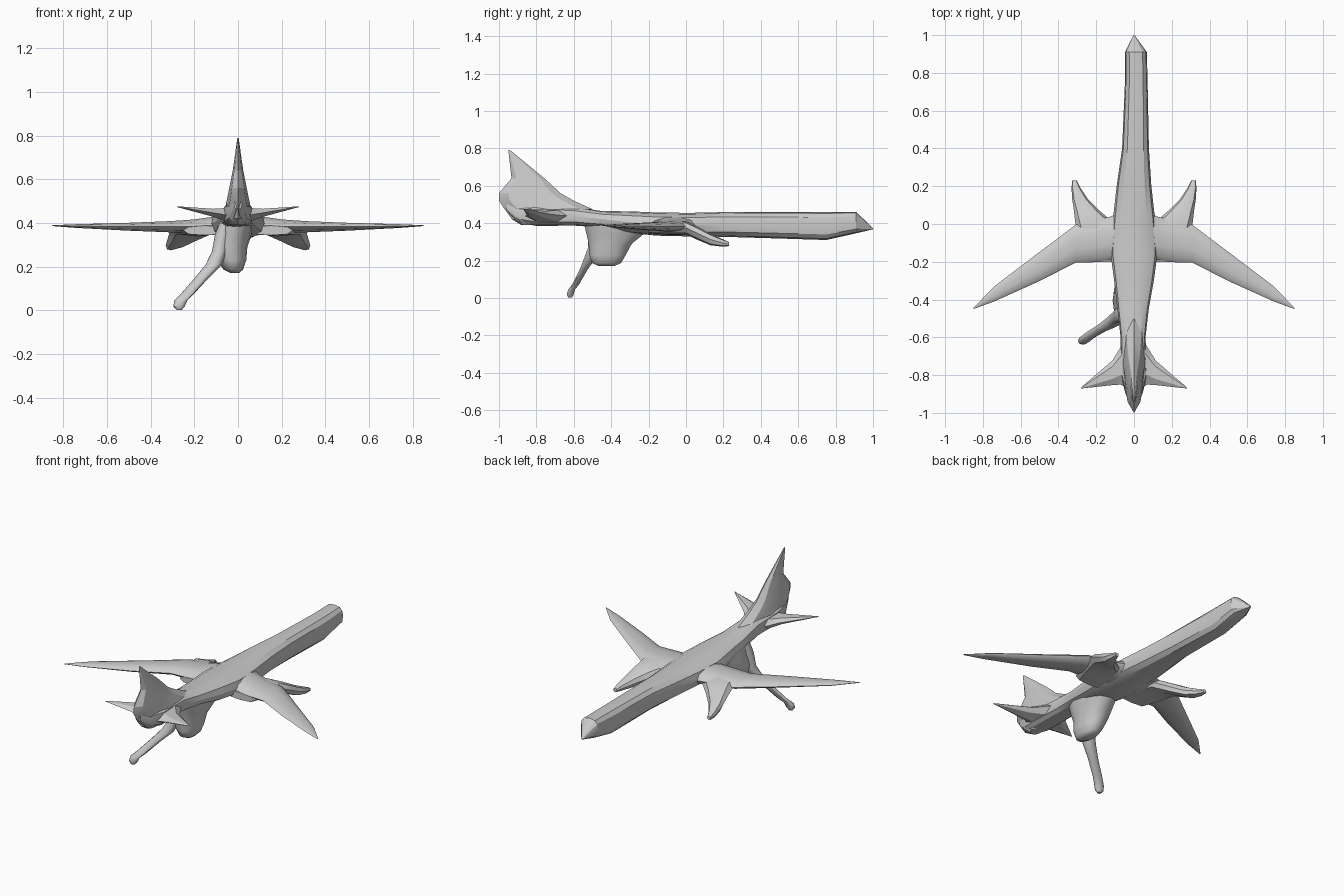
import bpy, bmesh, math
from mathutils import Vector

AXES = {"x": ((0, 1, 0), (0, 0, 1)), "y": ((1, 0, 0), (0, 0, 1)), "z": ((1, 0, 0), (0, 1, 0))}


def loft(name, axis, sections, n=12, p=0.8, side=1, angle=35):
    """Skin rounded sections (x, y, z, radius_u, radius_v) stacked along an axis."""
    u, v = (Vector(a) for a in AXES[axis])
    bm = bmesh.new()
    rings = []
    for x, y, z, ru, rv in sections:
        ring = []
        for i in range(n):
            a = 2 * math.pi * i / n
            c, s = math.cos(a), math.sin(a)
            c = math.copysign(abs(c) ** p, c)
            s = math.copysign(abs(s) ** p, s)
            co = Vector((x, y, z)) + u * ru * c + v * rv * s
            co.x *= side
            ring.append(bm.verts.new(co))
        rings.append(ring)
    for a, b in zip(rings, rings[1:]):
        for i in range(n):
            j = (i + 1) % n
            bm.faces.new((a[i], a[j], b[j], b[i]))
    bm.faces.new(rings[0])
    bm.faces.new(rings[-1])
    bmesh.ops.recalc_face_normals(bm, faces=bm.faces)
    me = bpy.data.meshes.new(name)
    bm.to_mesh(me)
    bm.free()
    ob = bpy.data.objects.new(name, me)
    bpy.context.collection.objects.link(ob)
    bpy.ops.object.select_all(action='DESELECT')
    bpy.context.view_layer.objects.active = ob
    ob.select_set(True)
    bpy.ops.object.shade_smooth_by_angle(angle=math.radians(angle))
    return ob


# fuselage with blunt faceted nose
loft("fuselage", "y", [
    (0.0, 1.0, 0.37, 0.003, 0.003),
    (0.01, 0.91, 0.403, 0.058, 0.057),
    (0.012, 0.75, 0.385, 0.06, 0.075),
    (0.008, 0.40, 0.391, 0.071, 0.07),
    (0.0, 0.20, 0.393, 0.092, 0.066),
    (0.0, 0.02, 0.392, 0.112, 0.063),
    (0.0, -0.15, 0.395, 0.125, 0.062),
    (0.0, -0.30, 0.405, 0.105, 0.058),
    (-0.005, -0.45, 0.421, 0.083, 0.044),
    (-0.005, -0.60, 0.437, 0.066, 0.05),
    (0.0, -0.80, 0.44, 0.07, 0.055),
    (0.0, -0.90, 0.45, 0.045, 0.045),
    (0.0, -0.96, 0.49, 0.018, 0.025)], n=12, p=0.72, angle=25)

for side, label in ((-1, "left"), (1, "right")):
    # swept wing
    loft(label + "_wing", "x", [
        (0.04, -0.06, 0.392, 0.16, 0.058),
        (0.12, -0.075, 0.388, 0.115, 0.042),
        (0.20, -0.09, 0.385, 0.112, 0.033),
        (0.31, -0.105, 0.383, 0.10, 0.027),
        (0.50, -0.225, 0.383, 0.077, 0.019),
        (0.74, -0.37, 0.386, 0.04, 0.009),
        (0.85, -0.447, 0.388, 0.003, 0.002)], n=10, p=1.0, side=side)
    # drooping engine under the wing
    loft(label + "_engine", "y", [
        (0.315, 0.23, 0.288, 0.012, 0.011),
        (0.307, 0.19, 0.296, 0.024, 0.021),
        (0.285, 0.13, 0.313, 0.042, 0.031),
        (0.25, 0.07, 0.342, 0.068, 0.035),
        (0.205, 0.0, 0.375, 0.105, 0.036),
        (0.18, -0.10, 0.373, 0.105, 0.034),
        (0.15, -0.20, 0.366, 0.10, 0.022)], n=8, side=side)
    # tailplane
    loft(label + "_tailplane", "x", [
        (0.02, -0.72, 0.435, 0.16, 0.045),
        (0.07, -0.75, 0.44, 0.10, 0.032),
        (0.115, -0.788, 0.447, 0.065, 0.021),
        (0.28, -0.868, 0.475, 0.003, 0.002)], n=6, p=1.0, side=side, angle=20)

# tall tail fin
loft("tail_fin", "z", [
    (0, -0.84, 0.39, 0.03, 0.04),
    (0, -0.80, 0.42, 0.06, 0.13),
    (0, -0.735, 0.475, 0.058, 0.235),
    (0, -0.80, 0.52, 0.048, 0.20),
    (0, -0.835, 0.56, 0.04, 0.165),
    (0, -0.845, 0.64, 0.024, 0.088),
    (0, -0.945, 0.79, 0.003, 0.005)], n=8, p=1.0, angle=20)

# belly bulge
loft("belly", "z", [
    (-0.015, -0.425, 0.172, 0.022, 0.045),
    (-0.022, -0.425, 0.187, 0.045, 0.08),
    (-0.028, -0.42, 0.23, 0.066, 0.10),
    (-0.035, -0.405, 0.29, 0.078, 0.118),
    (-0.022, -0.38, 0.34, 0.082, 0.155),
    (-0.01, -0.36, 0.40, 0.08, 0.19)], n=14, p=0.9, angle=60)

# trailing leg with rounded foot
loft("leg", "z", [
    (-0.27, -0.619, 0.002, 0.012, 0.010),
    (-0.27, -0.619, 0.018, 0.026, 0.019),
    (-0.262, -0.612, 0.045, 0.030, 0.019),
    (-0.232, -0.588, 0.075, 0.030, 0.019),
    (-0.165, -0.548, 0.15, 0.032, 0.022),
    (-0.11, -0.515, 0.21, 0.038, 0.032),
    (-0.085, -0.49, 0.27, 0.034, 0.035),
    (-0.07, -0.48, 0.35, 0.035, 0.045),
    (-0.05, -0.47, 0.41, 0.03, 0.05)], n=10, p=0.9, angle=50)
